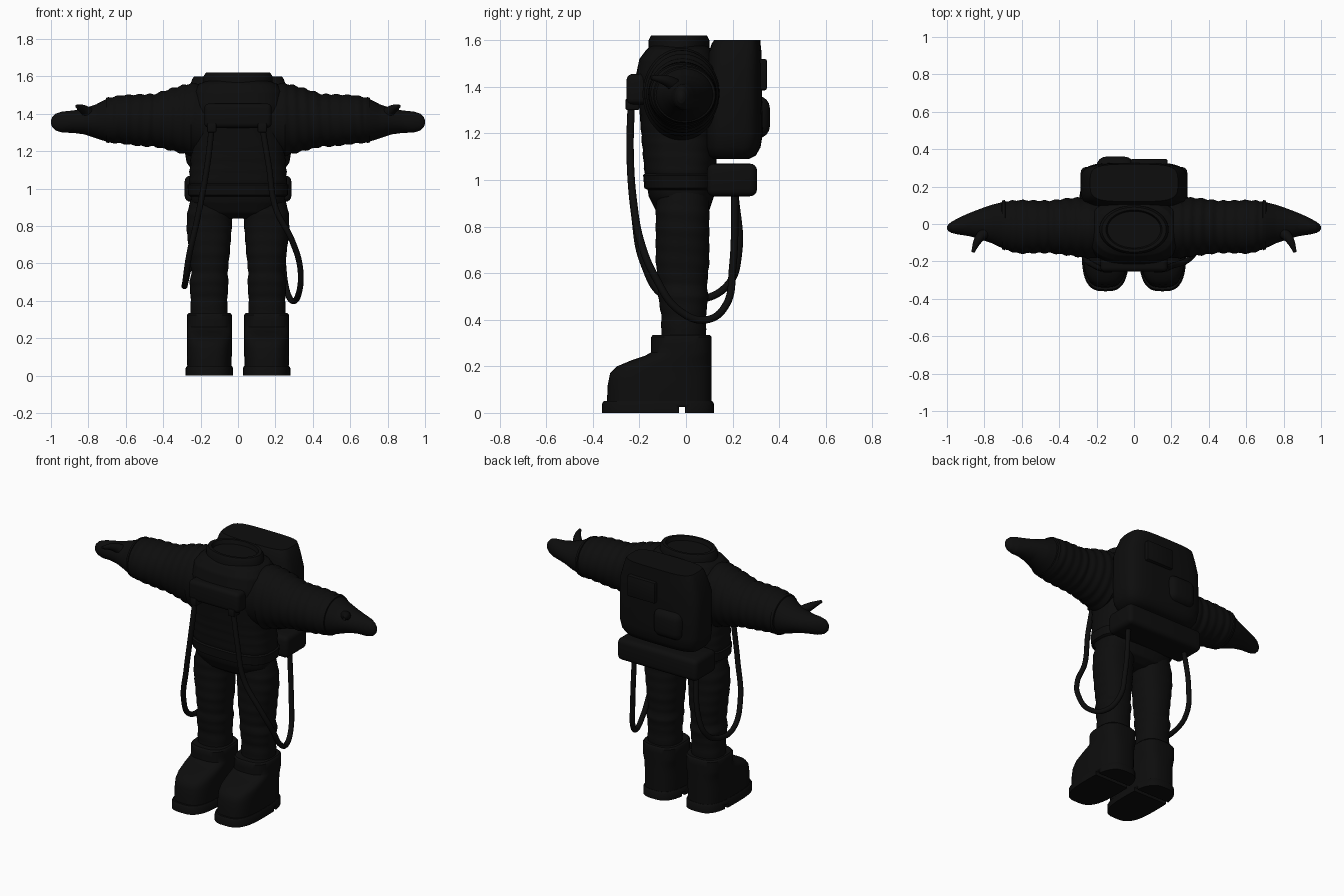
import bpy, bmesh, math
from mathutils import Vector

black = bpy.data.materials.new("suit_black")
black.diffuse_color = (0.004, 0.004, 0.004, 1)


def finish(ob, mirror=False, angle=40):
    """Give the part its colour, shading and optional twin."""
    ob.data.materials.append(black)
    if ob.type == 'MESH':
        bpy.ops.object.select_all(action='DESELECT')
        ob.select_set(True)
        bpy.context.view_layer.objects.active = ob
        bpy.ops.object.shade_smooth_by_angle(angle=math.radians(angle))
    if mirror:
        ob.modifiers.new("twin", 'MIRROR')
    return ob


def add_mesh(name, bm):
    bmesh.ops.recalc_face_normals(bm, faces=bm.faces[:])
    me = bpy.data.meshes.new(name)
    bm.to_mesh(me)
    bm.free()
    ob = bpy.data.objects.new(name, me)
    bpy.context.collection.objects.link(ob)
    return ob


def loft(name, axis, stations, power=2.0, steps=1, fold=0.0, pitch=0.05,
         span=(-9, 9), n=40, mirror=False):
    """Skin superellipse rings (t, centre u, centre v, radius u, radius v);
    fold adds cloth ridges of the given pitch inside span."""
    rows = []
    for a, b in zip(stations, stations[1:]):
        for k in range(steps):
            f = k / steps
            rows.append([p + (q - p) * f for p, q in zip(a, b)])
    rows.append(list(stations[-1]))
    bm = bmesh.new()
    rings = []
    for t, cu, cv, ru, rv in rows:
        ring = []
        for i in range(n):
            ang = 2 * math.pi * i / n
            c, s = math.cos(ang), math.sin(ang)
            w = 1.0
            if span[0] < t < span[1]:
                w += fold * math.sin(2 * math.pi * t / pitch + 0.9 * s)
            u = cu + ru * w * math.copysign(abs(c) ** (2 / power), c)
            v = cv + rv * w * math.copysign(abs(s) ** (2 / power), s)
            ring.append(bm.verts.new((u, v, t) if axis == 'Z' else (t, u, v)))
        rings.append(ring)
    for r, q in zip(rings, rings[1:]):
        for i in range(n):
            j = (i + 1) % n
            bm.faces.new((r[i], r[j], q[j], q[i]))
    bm.faces.new(rings[0])
    bm.faces.new(rings[-1])
    return finish(add_mesh(name, bm), mirror)


def box(name, lo, hi, bevel=0.0, segments=4):
    bm = bmesh.new()
    bmesh.ops.create_cube(bm, size=1)
    for v in bm.verts:
        v.co = Vector([(a + b) / 2 + c * (b - a) for a, b, c in zip(lo, hi, v.co)])
    if bevel:
        bmesh.ops.bevel(bm, geom=bm.edges[:], offset=bevel, segments=segments,
                        profile=0.5, affect='EDGES')
    return finish(add_mesh(name, bm))


def tube(name, points, radius, radii=None, mirror=False):
    cu = bpy.data.curves.new(name, 'CURVE')
    cu.dimensions = '3D'
    cu.bevel_depth = radius
    cu.bevel_resolution = 3
    cu.resolution_u = 8
    cu.use_fill_caps = True
    sp = cu.splines.new('BEZIER')
    sp.bezier_points.add(len(points) - 1)
    for i, (p, co) in enumerate(zip(sp.bezier_points, points)):
        p.co = co
        p.handle_left_type = p.handle_right_type = 'AUTO'
        p.radius = radii[i] if radii else 1
    ob = bpy.data.objects.new(name, cu)
    bpy.context.collection.objects.link(ob)
    return finish(ob, mirror)


# Torso and neck ring
loft("torso", 'Z', [
    (0.84, 0, -0.015, 0.10, 0.07), (0.87, 0, -0.015, 0.21, 0.115),
    (0.93, 0, -0.02, 0.25, 0.14), (1.05, 0, -0.025, 0.262, 0.155),
    (1.17, 0, -0.03, 0.252, 0.16), (1.30, 0, -0.035, 0.25, 0.165),
    (1.45, 0, -0.04, 0.25, 0.175), (1.52, 0, -0.035, 0.24, 0.165),
    (1.56, 0, -0.03, 0.21, 0.14), (1.575, 0, -0.03, 0.17, 0.12)],
    power=2.8, steps=6, fold=0.012, pitch=0.06, span=(0.98, 1.24))
loft("neck_ring", 'Z', [
    (1.50, 0, -0.03, 0.175, 0.125), (1.54, 0, -0.03, 0.185, 0.13),
    (1.60, 0, -0.03, 0.185, 0.13), (1.62, 0, -0.03, 0.172, 0.12),
    (1.62, 0, -0.03, 0.15, 0.105), (1.595, 0, -0.03, 0.142, 0.098)], n=48)

# Chest unit with hose sockets, and waist belt
box("chest_unit", (-0.18, -0.255, 1.325), (0.18, -0.12, 1.455), 0.025)
for name, x in (("left_socket", 0.13), ("right_socket", -0.14)):
    box(name, (x - 0.025, -0.26, 1.30), (x + 0.025, -0.20, 1.35), 0.008, 2)
loft("waist_belt", 'Z', [
    (0.955, 0, -0.02, 0.25, 0.14), (0.965, 0, -0.022, 0.266, 0.157),
    (1.02, 0, -0.024, 0.27, 0.16), (1.03, 0, -0.024, 0.255, 0.15)], power=2.8)

# Sleeves tapering into mitten hands, with thumbs
loft("arm", 'X', [
    (0.10, -0.03, 1.37, 0.15, 0.17), (0.25, -0.02, 1.37, 0.163, 0.195),
    (0.35, -0.015, 1.37, 0.153, 0.168), (0.45, -0.015, 1.365, 0.14, 0.14),
    (0.50, -0.015, 1.365, 0.14, 0.14), (0.62, -0.015, 1.37, 0.143, 0.13),
    (0.69, -0.008, 1.367, 0.128, 0.12), (0.76, 0, 1.36, 0.103, 0.09),
    (0.82, 0, 1.36, 0.082, 0.07), (0.88, -0.003, 1.358, 0.062, 0.06),
    (0.94, -0.012, 1.356, 0.044, 0.056), (0.975, -0.018, 1.356, 0.03, 0.045),
    (0.993, -0.02, 1.356, 0.018, 0.027), (1.0, -0.02, 1.356, 0.006, 0.01)],
    steps=8, fold=0.025, pitch=0.058, span=(0.22, 0.68), mirror=True)
loft("wrist_cuff", 'X', [
    (0.685, -0.006, 1.367, 0.12, 0.11), (0.69, -0.006, 1.367, 0.135, 0.124),
    (0.705, -0.005, 1.366, 0.13, 0.119), (0.71, -0.005, 1.366, 0.11, 0.1)],
    mirror=True)
tube("thumb", [(0.78, -0.03, 1.39), (0.83, -0.08, 1.425), (0.862, -0.15, 1.44)],
     0.03, (1.2, 0.8, 0.3), mirror=True)

# Legs
loft("leg", 'Z', [
    (0.97, 0.13, -0.015, 0.115, 0.11), (0.87, 0.15, -0.015, 0.122, 0.115),
    (0.78, 0.155, -0.015, 0.12, 0.115), (0.65, 0.152, -0.015, 0.107, 0.115),
    (0.55, 0.152, -0.015, 0.097, 0.105), (0.50, 0.155, -0.012, 0.104, 0.108),
    (0.42, 0.155, -0.01, 0.098, 0.096), (0.30, 0.155, -0.01, 0.1, 0.096)],
    power=2.3, steps=8, fold=0.012, pitch=0.07, span=(0.3, 0.9), mirror=True)

# Boots with a sloping toe and a plain shaft
loft("boot", 'Z', [
    (0.04, 0.153, -0.115, 0.118, 0.225), (0.12, 0.153, -0.113, 0.12, 0.223),
    (0.17, 0.153, -0.108, 0.12, 0.218), (0.20, 0.153, -0.093, 0.12, 0.203),
    (0.225, 0.153, -0.063, 0.12, 0.173), (0.245, 0.153, -0.033, 0.12, 0.143),
    (0.26, 0.153, -0.02, 0.12, 0.13), (0.325, 0.153, -0.02, 0.12, 0.13),
    (0.335, 0.153, -0.02, 0.112, 0.122)], power=3, steps=2, mirror=True)
sole = loft("sole", 'Z', [
    (0.0, 0.153, -0.12, 0.127, 0.24), (0.04, 0.153, -0.12, 0.127, 0.24),
    (0.052, 0.153, -0.12, 0.12, 0.232)], power=3, mirror=True)
groove = box("heel_groove_cutter", (-0.5, -0.03, -0.02), (0.5, -0.005, 0.025))
groove.hide_render = True
groove.hide_set(True)
cut = sole.modifiers.new("groove", 'BOOLEAN')
cut.operation = 'DIFFERENCE'
cut.object = groove

# Backpack, its rear details and the lower pack
loft("backpack", 'Z', [
    (1.09, 0, 0.19, 0.22, 0.08), (1.105, 0, 0.195, 0.25, 0.105),
    (1.14, 0, 0.20, 0.275, 0.12), (1.20, 0, 0.205, 0.285, 0.125),
    (1.46, 0, 0.205, 0.285, 0.12), (1.54, 0, 0.21, 0.26, 0.115),
    (1.585, 0, 0.215, 0.245, 0.105), (1.60, 0, 0.22, 0.235, 0.1)], power=4)
box("backpack_panel", (-0.02, 0.27, 1.385), (0.18, 0.348, 1.52), 0.01, 2)
box("backpack_pouch", (-0.20, 0.25, 1.18), (0.0, 0.36, 1.36), 0.05)
box("lower_pack", (-0.285, 0.09, 0.93), (0.285, 0.305, 1.07), 0.03)

# Hoses looping from the chest to the lower pack
tube("left_hose", [
    (0.13, -0.235, 1.33), (0.165, -0.24, 1.12), (0.20, -0.225, 0.90),
    (0.29, -0.19, 0.72), (0.332, -0.13, 0.58), (0.325, -0.03, 0.44),
    (0.29, 0.09, 0.40), (0.26, 0.17, 0.46), (0.24, 0.20, 0.62),
    (0.22, 0.21, 0.95)], 0.016)
tube("right_hose", [
    (-0.14, -0.235, 1.33), (-0.165, -0.24, 1.12), (-0.215, -0.22, 0.85),
    (-0.262, -0.18, 0.64), (-0.282, -0.09, 0.50), (-0.285, 0.05, 0.485),
    (-0.27, 0.18, 0.55), (-0.245, 0.225, 0.68), (-0.22, 0.21, 0.95)], 0.016)
